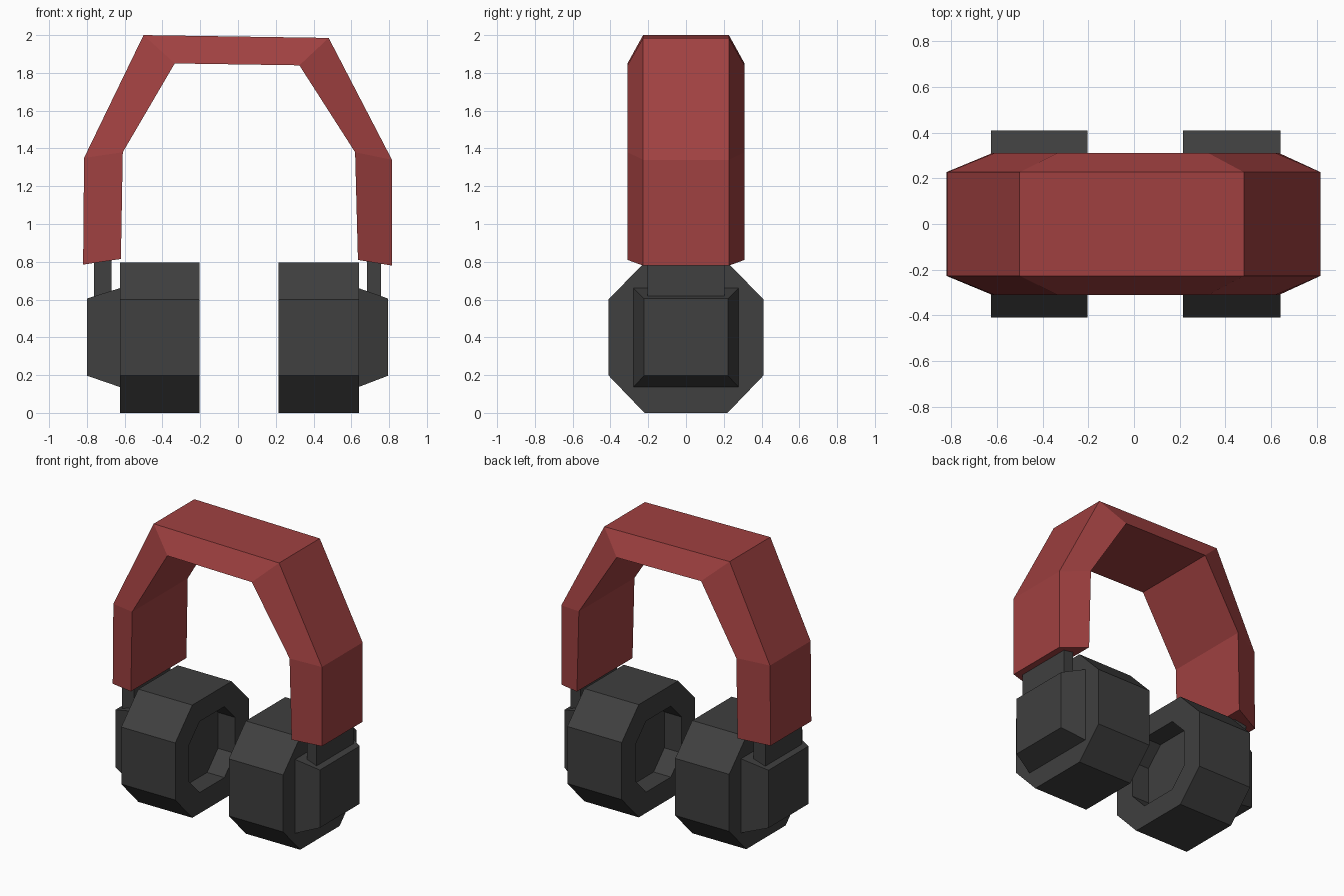
import bpy, bmesh

if "Cube" in bpy.data.objects:
    bpy.data.objects.remove(bpy.data.objects["Cube"])

def material(name, rgb):
    m = bpy.data.materials.new(name)
    m.diffuse_color = (*rgb, 1)
    m.use_nodes = True
    m.node_tree.nodes["Principled BSDF"].inputs["Base Color"].default_value = m.diffuse_color
    return m

RED = material("muted red", (0.35, 0.052, 0.052))
GREY = material("charcoal grey", (0.05, 0.05, 0.05))

def loft(name, rings, mat, closed=False):
    """Skin a list of equal-length point loops; cap the ends unless closed."""
    bm = bmesh.new()
    vs = [[bm.verts.new(p) for p in r] for r in rings]
    n = len(vs[0])
    pairs = list(zip(vs, vs[1:] + vs[:1])) if closed else list(zip(vs, vs[1:]))
    for a, b in pairs:
        for i in range(n):
            j = (i + 1) % n
            bm.faces.new((a[i], a[j], b[j], b[i]))
    if not closed:
        bm.faces.new(vs[0])
        bm.faces.new(vs[-1])
    bmesh.ops.recalc_face_normals(bm, faces=bm.faces)
    me = bpy.data.meshes.new(name)
    bm.to_mesh(me)
    bm.free()
    me.materials.append(mat)
    ob = bpy.data.objects.new(name, me)
    bpy.context.collection.objects.link(ob)
    return ob

# Headband: trapezoid section, narrower on the outside
outer = [(-0.82, 0.785), (-0.815, 1.35), (-0.5, 2.0), (0.48, 1.985), (0.815, 1.34), (0.815, 0.78)]
inner = [(-0.62, 0.815), (-0.61, 1.38), (-0.335, 1.85), (0.325, 1.84), (0.62, 1.38), (0.635, 0.81)]
loft("headband", [[(ox, -0.227, oz), (ox, 0.227, oz), (ix, 0.31, iz), (ix, -0.31, iz)]
                  for (ox, oz), (ix, iz) in zip(outer, inner)], RED)

def octagon(x, s):
    pts = [(-0.22, -0.398), (0.22, -0.398), (0.41, -0.2), (0.41, 0.203),
           (0.22, 0.398), (-0.22, 0.398), (-0.41, 0.203), (-0.41, -0.2)]
    return [(x, y * s, 0.398 + z * s) for y, z in pts]

def rect_x(x, y, z0, z1):
    return [(x, -y, z0), (x, y, z0), (x, y, z1), (x, -y, z1)]

def rect_z(z, x0, x1, y):
    return [(x0, -y, z), (x1, -y, z), (x1, y, z), (x0, y, z)]

for side, s, near, far, tip, stem in (
        ("left", -1, 0.203, 0.625, 0.80, (0.67, 0.763)),
        ("right", 1, 0.215, 0.64, 0.795, (0.682, 0.758))):
    # Ear cup with a recess facing the head
    loft(side + "_ear_cup", [octagon(s * far, 1), octagon(s * near, 1),
                             octagon(s * near, 0.63), octagon(s * (near + 0.135), 0.63)], GREY)
    # Bevelled outer housing
    loft(side + "_housing", [rect_x(s * (far - 0.02), 0.285, 0.13, 0.667),
                             rect_x(s * tip, 0.222, 0.197, 0.605)], GREY)
    # Slider between housing and headband
    loft(side + "_slider", [rect_z(0.55, s * stem[0], s * stem[1], 0.205),
                            rect_z(0.85, s * stem[0], s * stem[1], 0.205)], GREY)
